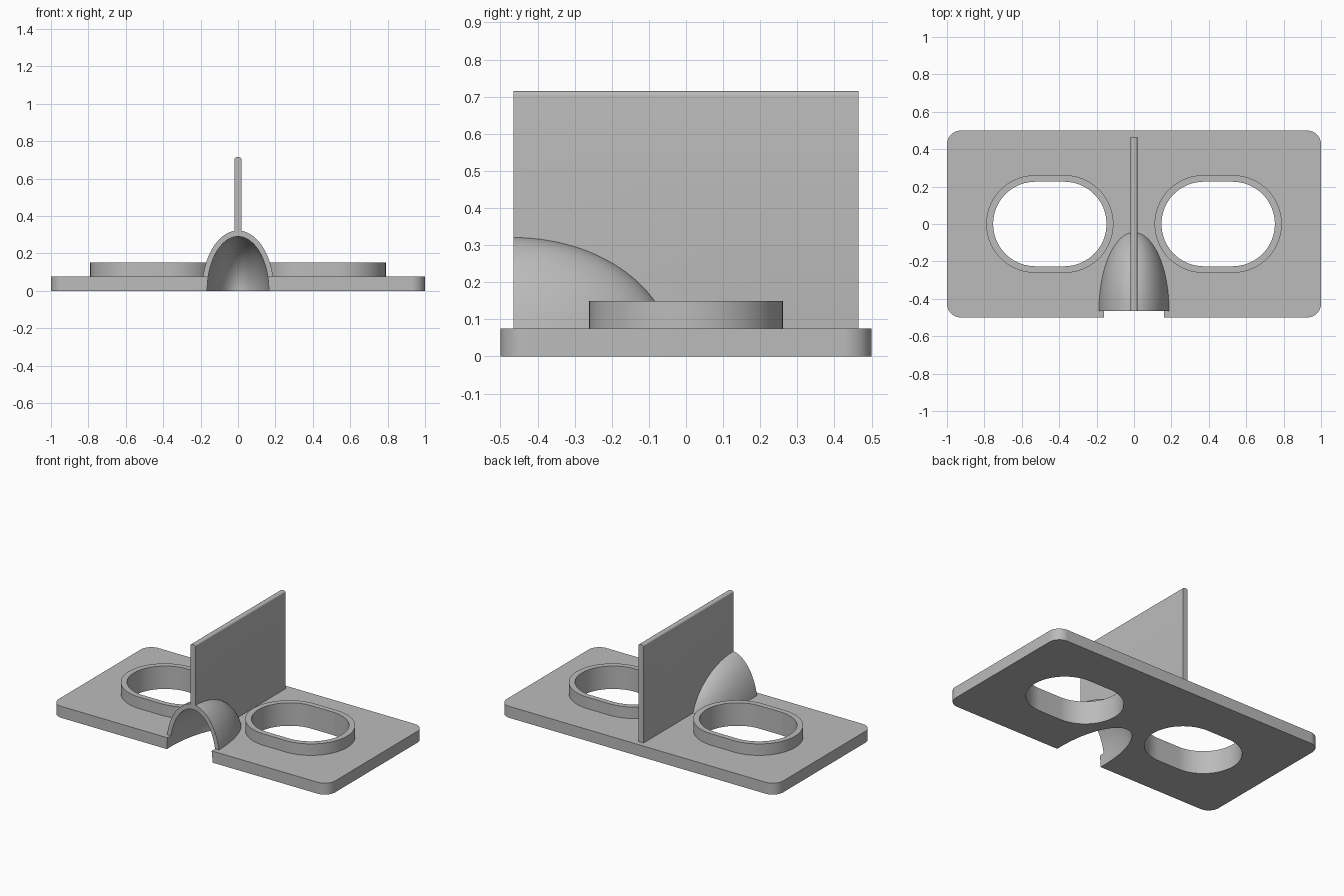
import bpy
import bmesh
from math import pi, sin, cos
from mathutils import Matrix

if "Cube" in bpy.data.objects:
    bpy.data.objects.remove(bpy.data.objects["Cube"])

GREY = (0.5, 0.5, 0.5, 1.0)
mat = bpy.data.materials.new("matte_grey")
mat.use_nodes = True
mat.diffuse_color = GREY
mat.node_tree.nodes["Principled BSDF"].inputs["Base Color"].default_value = GREY

PLATE_TOP = 0.075
NOSE_Y = -0.465


def make_object(name, bm):
    bmesh.ops.recalc_face_normals(bm, faces=bm.faces)
    mesh = bpy.data.meshes.new(name)
    bm.to_mesh(mesh)
    bm.free()
    mesh.materials.append(mat)
    obj = bpy.data.objects.new(name, mesh)
    bpy.context.collection.objects.link(obj)
    return obj


def rounded_rect(hx, hy, r, cx=0, cy=0, steps=24):
    """Outline of a rectangle with rounded corners; a stadium when r == hy."""
    points = []
    for corner, (sx, sy) in enumerate([(1, 1), (-1, 1), (-1, -1), (1, -1)]):
        for i in range(steps + 1):
            a = (corner + i / steps) * pi / 2
            points.append((cx + sx * (hx - r) + r * cos(a),
                           cy + sy * (hy - r) + r * sin(a)))
    return points


def prism(name, outline, z0, z1):
    bm = bmesh.new()
    face = bm.faces.new([bm.verts.new((x, y, z0)) for x, y in outline])
    top = bmesh.ops.extrude_face_region(bm, geom=[face])["geom"]
    bmesh.ops.translate(bm, vec=(0, 0, z1 - z0),
                        verts=[v for v in top if isinstance(v, bmesh.types.BMVert)])
    bmesh.ops.remove_doubles(bm, verts=bm.verts, dist=1e-5)
    return make_object(name, bm)


def half_ellipsoid(name, a, b, c, front, floor, rows=28, sides=72):
    """Dome pointing to +y from the nose plane, with an optional straight front."""
    sections = [(front, 1.0)] if front < NOSE_Y else []
    sections += [(NOSE_Y + c * sin(t), cos(t))
                 for t in (i / rows * pi / 2 for i in range(rows))]
    bm = bmesh.new()
    rings = [[bm.verts.new((a * s * cos(2 * pi * k / sides), y,
                            b * s * sin(2 * pi * k / sides)))
              for k in range(sides)] for y, s in sections]
    tip = bm.verts.new((0, NOSE_Y + c, 0))
    bm.faces.new(rings[0])
    for k in range(sides):
        n = (k + 1) % sides
        for r0, r1 in zip(rings, rings[1:]):
            bm.faces.new((r0[k], r0[n], r1[n], r1[k]))
        bm.faces.new((rings[-1][k], rings[-1][n], tip))
    # Trim below the floor and close the underside
    cut = bmesh.ops.bisect_plane(bm, geom=bm.verts[:] + bm.edges[:] + bm.faces[:],
                                 plane_co=(0, 0, floor), plane_no=(0, 0, 1),
                                 clear_inner=True)
    bmesh.ops.holes_fill(bm, edges=[e for e in cut["geom_cut"]
                                    if isinstance(e, bmesh.types.BMEdge)])
    return make_object(name, bm)


def subtract(obj, cutter):
    cutter.hide_render = True
    mod = obj.modifiers.new("cut", "BOOLEAN")
    mod.operation = "DIFFERENCE"
    mod.solver = "EXACT"
    mod.object = cutter
    bpy.context.view_layer.objects.active = obj
    bpy.ops.object.modifier_apply(modifier=mod.name)


# Main parts
plate = prism("base_plate", rounded_rect(1.0, 0.5, 0.075), 0, PLATE_TOP)
nose = half_ellipsoid("nose_shell", 0.193, 0.322, 0.432, NOSE_Y, 0.04)
cavity = half_ellipsoid("nose_cavity_cutter", 0.165, 0.29, 0.40, -0.7, -0.1)

# Divider: upright profile with a rounded top, run front to back
divider = prism("divider", rounded_rect(0.018, 0.335, 0.012, cy=0.38, steps=6),
                -0.465, 0.465)
divider.data.transform(Matrix.Rotation(pi / 2, 4, "X"))

# Eye openings with raised rims
parts = [plate, nose, divider]
cutters = [cavity]
for side, cx in (("left", 0.45), ("right", -0.45)):
    rim = prism(side + "_eye_rim", rounded_rect(0.34, 0.261, 0.261, cx), PLATE_TOP, 0.15)
    hole = prism(side + "_eye_cutter", rounded_rect(0.303, 0.226, 0.226, cx), -0.1, 0.3)
    subtract(rim, hole)
    subtract(plate, hole)
    parts.append(rim)
    cutters.append(hole)

# Hollow the nose through the shell, plate and divider
for part in (nose, plate, divider):
    subtract(part, cavity)
for cutter in cutters:
    bpy.data.objects.remove(cutter)

# Smooth curves, crisp edges
for part in parts:
    bpy.ops.object.select_all(action="DESELECT")
    part.select_set(True)
    bpy.context.view_layer.objects.active = part
    bpy.ops.object.shade_smooth_by_angle(angle=pi / 6)
